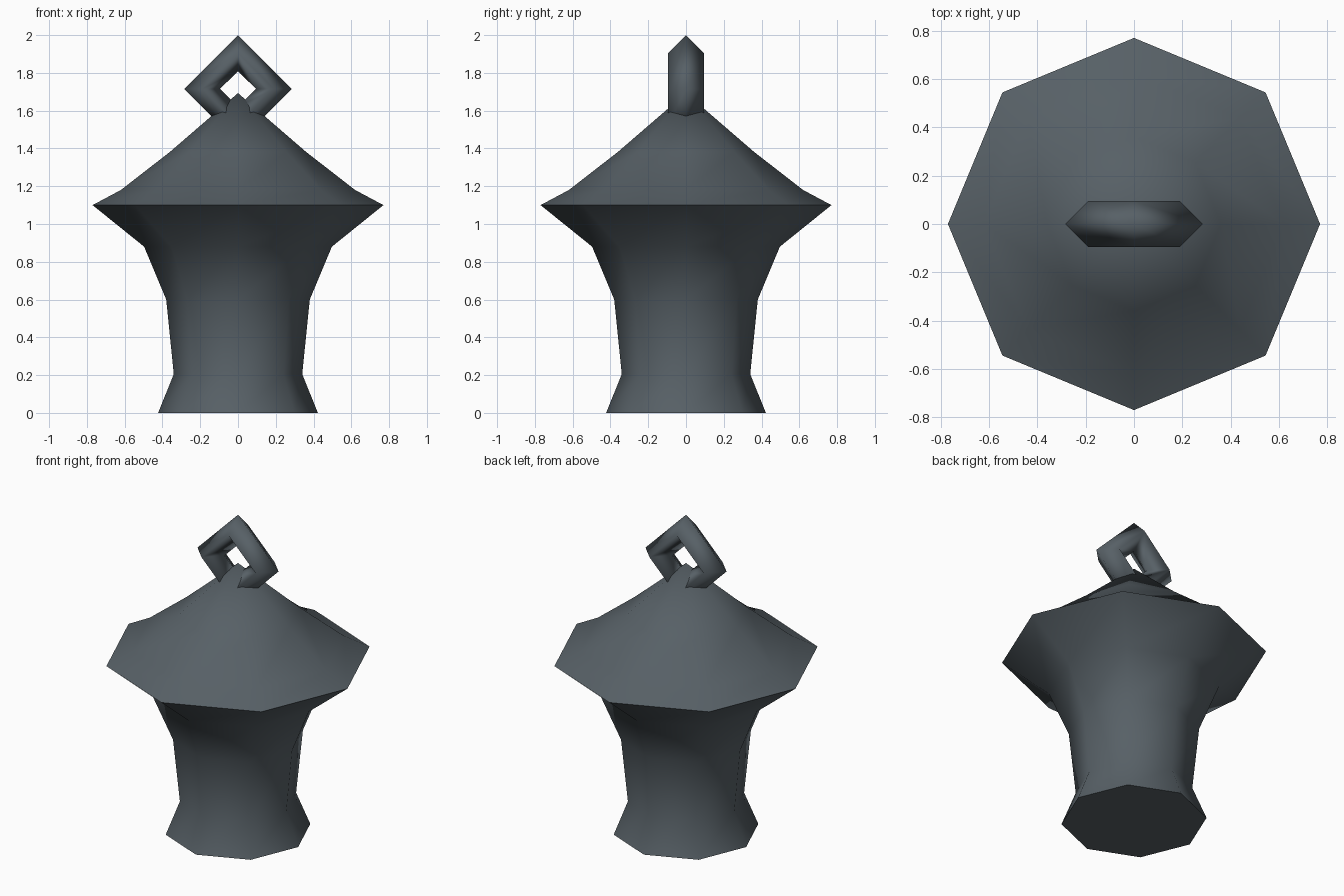
import bpy, bmesh, math

cube = bpy.data.objects.get("Cube")
if cube:
    bpy.data.objects.remove(cube, do_unlink=True)

SIDES = 8
iron = bpy.data.materials.new("dark_slate_metal")
iron.use_nodes = True
colour = (0.095, 0.117, 0.133, 1.0)
iron.diffuse_color = colour
iron.node_tree.nodes["Principled BSDF"].inputs["Base Color"].default_value = colour


def finish(name, bm, sharp_angle):
    """Turn a bmesh into a smooth-shaded object."""
    bmesh.ops.recalc_face_normals(bm, faces=bm.faces)
    mesh = bpy.data.meshes.new(name)
    bm.to_mesh(mesh)
    bm.free()
    mesh.materials.append(iron)
    obj = bpy.data.objects.new(name, mesh)
    bpy.context.collection.objects.link(obj)
    bpy.ops.object.select_all(action="DESELECT")
    obj.select_set(True)
    bpy.context.view_layer.objects.active = obj
    bpy.ops.object.shade_smooth_by_angle(angle=math.radians(sharp_angle))
    return obj


def lathe(name, profile):
    """Spin a (radius, height) profile around z."""
    bm = bmesh.new()
    pts = [bm.verts.new((r, 0, z)) for r, z in profile]
    edges = [bm.edges.new(pair) for pair in zip(pts, pts[1:])]
    bmesh.ops.spin(bm, geom=pts + edges, cent=(0, 0, 0), axis=(0, 0, 1),
                   angle=math.tau, steps=SIDES, use_duplicate=False)
    bmesh.ops.remove_doubles(bm, verts=bm.verts, dist=0.0005)
    return finish(name, bm, 80)


def square_ring(name, major, minor, height):
    """Four-sided ring with a four-sided section, standing in the xz plane."""
    bm = bmesh.new()
    quarter = math.tau / 4
    grid = []
    for i in range(4):
        row = []
        for j in range(4):
            r = major + minor * math.cos(j * quarter)
            row.append(bm.verts.new((r * math.cos(i * quarter),
                                     minor * math.sin(j * quarter),
                                     height + r * math.sin(i * quarter))))
        grid.append(row)
    for i in range(4):
        for j in range(4):
            a, b = grid[i], grid[(i + 1) % 4]
            k = (j + 1) % 4
            bm.faces.new((a[j], b[j], b[k], a[k]))
    return finish(name, bm, 180)


# Flared column, closed underneath
lathe("body", [(0, 0), (0.423, 0), (0.34, 0.205), (0.38, 0.6),
               (0.497, 0.88), (0.77, 1.1)])
# Pointed roof meeting the column at the rim
lathe("roof", [(0.77, 1.1), (0.62, 1.18), (0.36, 1.382), (0, 1.693)])
# Hanging loop sunk into the roof tip
square_ring("hanging_ring", 0.19, 0.095, 1.715)
